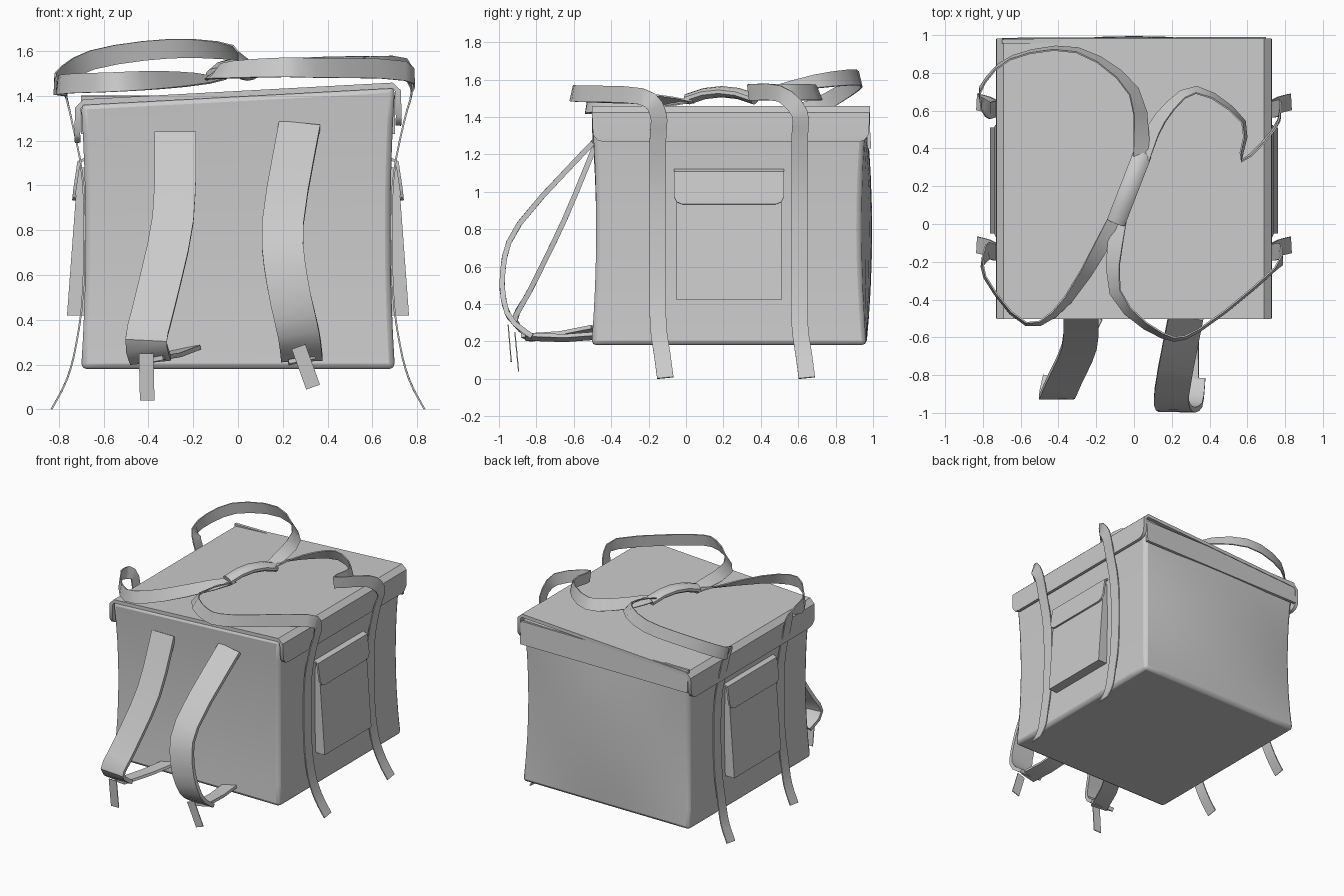
import bpy, bmesh, math
from mathutils import Vector as V

if "Cube" in bpy.data.objects:
    bpy.data.objects.remove(bpy.data.objects["Cube"])

X, Y, Z = V((1, 0, 0)), V((0, 1, 0)), V((0, 0, 1))


def finish(name, bm):
    bmesh.ops.recalc_face_normals(bm, faces=bm.faces)
    me = bpy.data.meshes.new(name)
    bm.to_mesh(me)
    bm.free()
    ob = bpy.data.objects.new(name, me)
    bpy.context.collection.objects.link(ob)
    bpy.ops.object.select_all(action='DESELECT')
    ob.select_set(True)
    bpy.context.view_layer.objects.active = ob
    bpy.ops.object.shade_smooth_by_angle(angle=math.radians(40))
    return ob


def catmull(a, b, c, d, t):
    return b + 0.5 * t * (c - a + t * (2 * a - 5 * b + 4 * c - d + t * (3 * b - a - 3 * c + d)))


def smooth(points, sub):
    """Smooth curve through the given points."""
    p = [V(q) for q in points]
    p = [p[0]] + p + [p[-1]]
    out = [catmull(*p[i:i + 4], k / sub) for i in range(len(p) - 3) for k in range(sub)]
    return out + [p[-1]]


def sweep(name, pts, dirs, widths, thick, sides=4):
    """Sweep a flat (4 sides) or oval section; dirs and widths may be constant."""
    n = len(pts)
    pts = [V(p) for p in pts]
    dirs = [dirs] * n if isinstance(dirs, V) else dirs
    widths = widths if isinstance(widths, list) else [widths] * n
    turn = math.tau / sides
    r = math.sqrt(0.5) if sides == 4 else 0.5
    sec = [(r * math.cos(turn * (k + .5)), r * math.sin(turn * (k + .5))) for k in range(sides)]
    bm = bmesh.new()
    rings = []
    for i, p in enumerate(pts):
        tan = (pts[min(i + 1, n - 1)] - pts[max(i - 1, 0)]).normalized()
        w = (dirs[i] - tan * dirs[i].dot(tan)).normalized()
        nor = tan.cross(w)
        rings.append([bm.verts.new(p + w * a * widths[i] + nor * b * thick) for a, b in sec])
    for a, b in zip(rings, rings[1:]):
        for k in range(sides):
            j = (k + 1) % sides
            bm.faces.new((a[k], a[j], b[j], b[k]))
    bm.faces.new(rings[0])
    bm.faces.new(rings[-1])
    return finish(name, bm)


def lid_z(x):
    return 1.408 + 0.054 * x


# Body: soft box, sides pinched at mid height, back bulging
bm = bmesh.new()
bmesh.ops.create_cube(bm, size=2)
bmesh.ops.subdivide_edges(bm, edges=bm.edges[:], cuts=7, use_grid_fill=True)
for v in bm.verts:
    u, f, w = v.co
    b = 1 - w * w
    x = u * (0.70 - 0.02 * b)
    front = -0.505 + 0.025 * b
    back = 0.965 + b * 0.03 * (1 - 2 * u * u)
    t = (w + 1) / 2
    v.co = (x, front + (back - front) * (f + 1) / 2, 0.18 * (1 - t) + (lid_z(x) - .008) * t)
body = finish("bag_body", bm)
bev = body.modifiers.new("Bevel", 'BEVEL')
bev.width, bev.segments, bev.limit_method = 0.025, 2, 'ANGLE'
bev.angle_limit = math.radians(50)

# Slanted lid: half profile (x, drop, width) mirrored, side flaps with rounded corners
half = [(.69, 0, 1.485), (.714, .025, 1.485), (.717, .14, 1.475), (.716, .17, 1.43), (.715, .18, 1.36)]
prof = [(-x, d, w) for x, d, w in reversed(half)] + half
sweep("lid", [(x, .24, lid_z(x) - d) for x, d, w in prof], Y, [w for x, d, w in prof], .026)
sweep("lid_back_flap", [(0, .968, 1.4), (0, .978, 1.23)], V((1, 0, .054)), 1.4, .02)

# Side pockets, leaning out at the bottom, with flaps
for s, side in ((1, "right"), (-1, "left")):
    bm = bmesh.new()
    bmesh.ops.create_cube(bm, size=1)
    for v in bm.verts:
        top = v.co.z > 0
        outer = (0.714 if top else 0.763) if v.co.x > 0 else 0.66
        v.co = (s * outer, 0.23 + v.co.y * 0.56, 1.08 if top else 0.42)
    finish(side + "_pocket", bm)
    flap = [(.675, 1.12), (.71, 1.105), (.729, .975), (.732, .945), (.733, .933)]
    sweep(side + "_pocket_flap", [(s * x, .23, z) for x, z in flap], Y,
          [.59, .59, .59, .56, .5], .014)

# Carry straps: wall run with loose tail (x, z), then a loop (x, y) over the lid to the grip
wall = [(.83, .005), (.765, .13), (.722, .29), (.69, .55), (.69, 1.0), (.74, 1.28), (.775, 1.42)]
loops = {  # side, wall y, turn, start z, end z, arch, loop plan
    "right_front": (1, -.15, 1, 1.51, 1.48, .03,
                    [(.745, -.24), (.35, -.56), (.15, -.59), (-.1, -.36), (-.08, .04)]),
    "left_front": (-1, -.15, -1, 1.45, 1.48, 0,
                   [(-.79, -.28), (-.57, -.53), (-.35, -.4), (-.09, .03)]),
    "right_back": (1, .607, -1, 1.525, 1.51, .015,
                   [(.74, .5), (.57, .335), (.58, .54), (.33, .71), (.14, .56), (.04, .35)]),
    "left_back": (-1, .607, 1, 1.46, 1.52, .12,
                  [(-.815, .71), (-.65, .88), (-.3, .92), (0, .7), (.04, .36)]),
}
for key, (s, y0, turn, z0, z1, arch, plan) in loops.items():
    m = len(plan) - 1
    rise = [(x, y, z0 + (z1 - z0) * i / m + arch * math.sin(math.pi * i / m))
            for i, (x, y) in enumerate(plan)]
    run = [(s * x, y0 + .04 * max(0, .3 - z) / .3, z) for x, z in wall]
    pts = smooth(run + rise, 3)
    start = 3 * len(run)
    dirs = []
    for i, p in enumerate(pts):
        if i < start - 3:
            dirs.append(Y * s * turn if y0 > 0 else Y)
            if y0 > 0:
                dirs[-1] = Y * (-1 if s < 0 else 1)
            continue
        # band stands on edge at the lid rim and lies flat at the grip
        t = max(0, (i - start) / (len(pts) - 1 - start))
        tan = (pts[min(i + 1, len(pts) - 1)] - pts[i - 1])
        side = V((tan.y, -tan.x, 0)).normalized() * turn
        tilt = 0.1 + 1.35 * (1 - t ** 3)
        d = side * math.cos(tilt) + Z * math.sin(tilt)
        if i < start:
            k = (i - start + 3) / 3
            d = dirs[start - 4] * (1 - k) + d * k
        dirs.append(d)
    sweep(key + "_carry_strap", pts, dirs, .088, .008)

# Rolled hand grip joining the straps
grip = [(-.025 + .07 * t, .19 + .18 * t, 1.535 - .04 * t * t) for t in (-1, -.5, 0, .5, 1)]
sweep("hand_grip", grip, V((.93, -.37, 0)), .105, .06, sides=10)

# Shoulder straps on the front: wide pad, narrow return to the body, loose tail
pads = {
    "left": ([(-.28, -.49, 1.235), (-.29, -.65, .85), (-.37, -.83, .48), (-.41, -.915, .31),
              (-.39, -.82, .22)], (-.22, -.48, .27), (-.405, -.895, .04)),
    "right": ([(.275, -.49, 1.27), (.2, -.89, .83), (.22, -.98, .57), (.27, -.95, .34),
               (.285, -.82, .225)], (.28, -.48, .23), (.335, -.935, .1)),
}
for side, (pad, ret, tail) in pads.items():
    sweep(side + "_shoulder_pad", smooth(pad, 3), X, .185, .028)
    end = V(pad[-1])
    sweep(side + "_shoulder_return", [end - Y * .04, end.lerp(V(ret), .5) - Z * .01, ret],
          V((1, 0, .2)), .12, .02)
    sweep(side + "_shoulder_tail", [V(pad[-2]) - Z * .06, tail], X, .065, .006)
